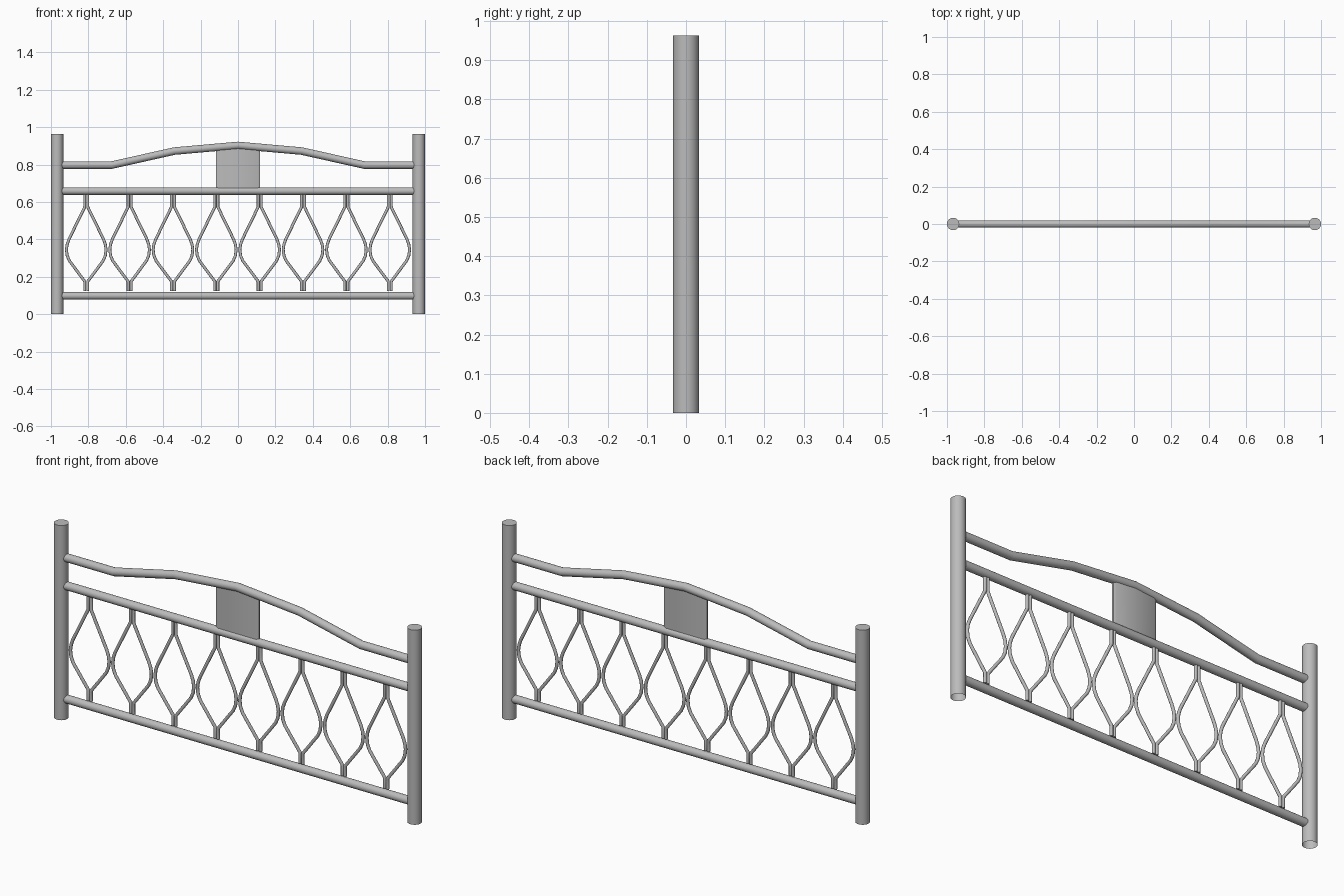
import bpy, bmesh, math
from mathutils import Vector

if "Cube" in bpy.data.objects:
    bpy.data.objects.remove(bpy.data.objects["Cube"])

metal = bpy.data.materials.new("dark_grey_metal")
metal.diffuse_color = (0.5, 0.5, 0.5, 1)
metal.use_nodes = True
metal.node_tree.nodes["Principled BSDF"].inputs["Base Color"].default_value = metal.diffuse_color


def finish(name, bm):
    bmesh.ops.recalc_face_normals(bm, faces=bm.faces)
    mesh = bpy.data.meshes.new(name)
    bm.to_mesh(mesh)
    bm.free()
    mesh.materials.append(metal)
    obj = bpy.data.objects.new(name, mesh)
    bpy.context.collection.objects.link(obj)
    bpy.ops.object.select_all(action='DESELECT')
    obj.select_set(True)
    bpy.context.view_layer.objects.active = obj
    bpy.ops.object.shade_smooth_by_angle(angle=math.radians(35))
    return obj


def add_tube(bm, path, radius, sides, open_start=False):
    """Sweep a round section along an XZ path with mitred bends."""
    pts = [Vector((x, 0, z)) for x, z in path]
    rings = []
    for i, p in enumerate(pts):
        a = (p - pts[i - 1]).normalized() if i else (pts[1] - p).normalized()
        b = (pts[i + 1] - p).normalized() if i < len(pts) - 1 else a
        t = (a + b).normalized()
        side = Vector((-t.z, 0, t.x)) / t.dot(a)
        ring = []
        for k in range(sides):
            ang = 2 * math.pi * k / sides
            ring.append(bm.verts.new(p + radius * (side * math.cos(ang) + Vector((0, math.sin(ang), 0)))))
        rings.append(ring)
    for r, s in zip(rings, rings[1:]):
        for k in range(sides):
            j = (k + 1) % sides
            bm.faces.new((r[k], r[j], s[j], s[k]))
    if not open_start:
        bm.faces.new(rings[0])
    bm.faces.new(rings[-1])


def tube(name, path, radius, sides, open_start=False):
    bm = bmesh.new()
    add_tube(bm, path, radius, sides, open_start)
    return finish(name, bm)


# End posts, hollow underneath
for side, x in (("left", -0.967), ("right", 0.967)):
    tube(side + "_post", [(x, 0), (x, 0.963)], 0.033, 32, open_start=True)

# Straight rails
for name, z in (("lower_rail", 0.098), ("middle_rail", 0.658)):
    tube(name, [(-0.945, z), (0.945, z)], 0.02, 20)

# Arched top rail
half = [(0.945, 0.797), (0.675, 0.797), (0.34, 0.872)]
tube("top_rail", [(-x, z) for x, z in half] + [(0, 0.902)] + half[::-1], 0.02, 20)

# Centre panel with chamfered upright edges, its top following the arch
bm = bmesh.new()
section = [(-0.117, -0.004), (-0.105, -0.01), (0, -0.01), (0.105, -0.01), (0.117, -0.004)]
section += [(x, -y) for x, y in section[::-1]]
low = [bm.verts.new((x, y, 0.668)) for x, y in section]
high = [bm.verts.new((x, y, 0.897 - 0.09 * abs(x))) for x, y in section]
n = len(section)
for k in range(n):
    j = (k + 1) % n
    bm.faces.new((low[k], low[j], high[j], high[k]))
bm.faces.new(low)
bm.faces.new(high)
finish("centre_panel", bm)

# Balusters: mirrored pairs of bent rods
profile = [(0.008, 0.123), (0.008, 0.175), (0.09, 0.285), (0.102, 0.313), (0.106, 0.345),
           (0.102, 0.373), (0.092, 0.401), (0.008, 0.573), (0.008, 0.643)]
for i in range(8):
    cx = (i - 3.5) * 0.2318
    bm = bmesh.new()
    for s in (-1, 1):
        add_tube(bm, [(cx + s * x, z) for x, z in profile], 0.0078, 12)
    finish(f"baluster_{i + 1}", bm)
